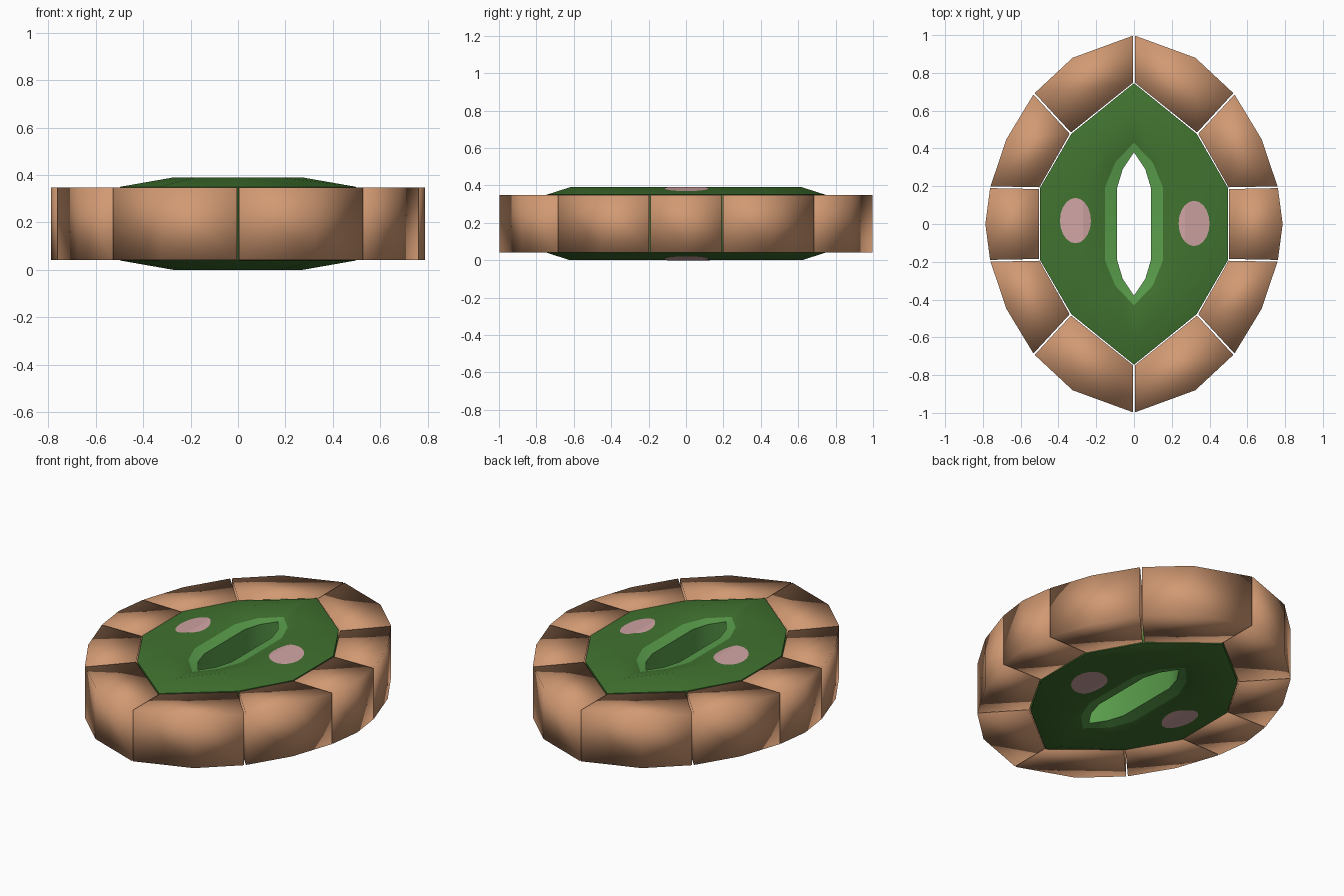
import bpy, bmesh, math
from mathutils import Vector

if "Cube" in bpy.data.objects:
    bpy.data.objects.remove(bpy.data.objects["Cube"])

MID = 0.195  # mid height, model mirrors about it


def mat(name, rgb):
    m = bpy.data.materials.new(name)
    m.diffuse_color = (*rgb, 1)
    m.use_nodes = True
    m.node_tree.nodes["Principled BSDF"].inputs["Base Color"].default_value = m.diffuse_color
    return m


crust = mat("tan_brown", (0.64, 0.32, 0.17))
green = mat("dark_green", (0.052, 0.17, 0.029))
light = mat("light_green", (0.1, 0.335, 0.07))
pink = mat("dusty_pink", (0.64, 0.37, 0.37))


def finish(name, bm, mats, smooth_angle=None):
    bmesh.ops.recalc_face_normals(bm, faces=bm.faces)
    me = bpy.data.meshes.new(name)
    bm.to_mesh(me)
    bm.free()
    for m in mats:
        me.materials.append(m)
    ob = bpy.data.objects.new(name, me)
    bpy.context.collection.objects.link(ob)
    if smooth_angle:
        bpy.ops.object.select_all(action='DESELECT')
        ob.select_set(True)
        bpy.context.view_layer.objects.active = ob
        bpy.ops.object.shade_smooth_by_angle(angle=math.radians(smooth_angle))
    return ob


def loop10(q):
    """Ten-sided loop from three points of one quarter, clockwise from +y."""
    right = q + [(x, -y) for x, y in reversed(q)][:3]
    return right + [(-x, y) for x, y in reversed(right[1:-1])]


# green centre: quarter outlines of each loop
outer = [(0, 0.745), (0.332, 0.477), (0.498, 0.19)]
ridge = [(0, 0.62), (0.18, 0.40), (0.27, 0.19)]
hole = [(0, 0.38), (0.06, 0.29), (0.09, 0.19)]
blend = (0.21, 0.33, 0.36)
band = [tuple(Vector(h).lerp(Vector(r), t)) for h, r, t in zip(hole, ridge, blend)]
EDGE, TOP = 0.35, 0.39

bm = bmesh.new()
section = [(outer, [EDGE] * 3), (ridge, [TOP] * 3),
           (band, [EDGE + (TOP - EDGE) * t for t in blend]), (hole, [EDGE] * 3)]
loops = []
for sign, part in ((1, section), (-1, section[::-1])):
    for pts, zs in part:
        z10 = zs + zs[::-1]
        z10 += z10[1:-1][::-1]
        loops.append([bm.verts.new((x, y, MID + sign * (z - MID)))
                      for (x, y), z in zip(loop10(pts), z10)])
for i, a in enumerate(loops):
    b = loops[(i + 1) % 8]
    for j in range(10):
        k = (j + 1) % 10
        f = bm.faces.new((a[j], a[k], b[k], b[j]))
        f.material_index = 1 if i in (2, 3, 4) else 0  # rim and wall of hole
finish("green_center", bm, [green, light], 40)

# ten outer blocks: each has two inner corners and three outer points
inner = loop10([(0, 0.752), (0.338, 0.482), (0.503, 0.19)])
corner = loop10([(0, 1.0), (0.53, 0.69), (0.762, 0.195)])
middle = [(0.325, 0.88), (0.675, 0.45), (0.787, 0), (0.675, -0.45), (0.325, -0.88)]
middle += [(-x, y) for x, y in reversed(middle)]
for j in range(10):
    k = (j + 1) % 10
    ends = []
    # pull each end in a little to leave a narrow seam
    shift = (Vector(corner[k]) + Vector(inner[k]) - Vector(corner[j]) - Vector(inner[j])).normalized() * 0.005
    outline = [Vector(inner[j]) + shift, Vector(corner[j]) + shift, Vector(middle[j]),
               Vector(corner[k]) - shift, Vector(inner[k]) - shift]
    bm = bmesh.new()
    lo, hi = ([bm.verts.new((p.x, p.y, z)) for p in outline] for z in (0.042, 0.348))
    for ring in (lo, hi):  # two quads-like faces split at the outer middle point
        bm.faces.new(ring)
    for i in range(5):
        n = (i + 1) % 5
        bm.faces.new((lo[i], lo[n], hi[n], hi[i]))
    ob = finish("outer_block_%d" % (j + 1), bm, [crust])
    ob.data.polygons.foreach_set("use_smooth", [True] * len(ob.data.polygons))


# pink spots: thin discs that follow the ridge, top and bottom
def surface_z(x):
    x = abs(x)
    if x < 0.27:
        return EDGE + (TOP - EDGE) * (x - 0.09) / 0.18
    return TOP - (TOP - EDGE) * (x - 0.27) / 0.228


for cx, cy, side in ((-0.31, 0.018, "left"), (0.318, 0.003, "right")):
    for sign, level in ((1, "top"), (-1, "bottom")):
        bm = bmesh.new()
        bm.faces.new([bm.verts.new((cx + 0.082 * math.cos(a), cy + 0.12 * math.sin(a), 0))
                      for a in (math.tau * i / 20 for i in range(20))])
        bmesh.ops.bisect_plane(bm, geom=bm.verts[:] + bm.edges[:] + bm.faces[:],
                               plane_co=(math.copysign(0.27, cx), 0, 0), plane_no=(1, 0, 0))
        for v in bm.verts:
            v.co.z = MID + sign * (surface_z(v.co.x) + 0.002 - MID)
        ob = finish("spot_%s_%s" % (side, level), bm, [pink])
        if ob.data.polygons[0].normal.z * sign < 0:
            ob.data.flip_normals()
